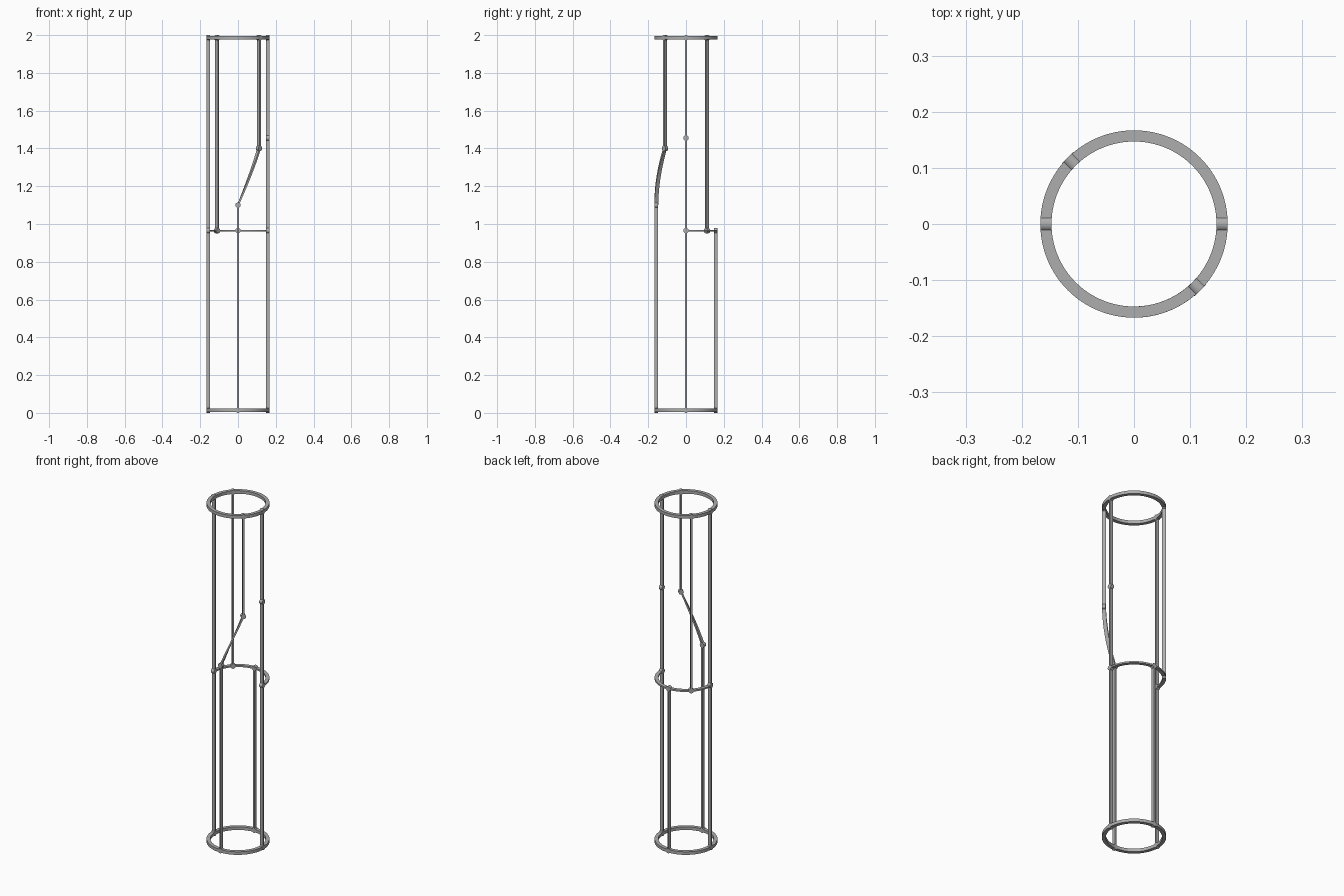
import bpy, bmesh
from math import sin, cos, pi, radians, hypot
from mathutils import Matrix, Vector

cube = bpy.data.objects.get("Cube")
if cube:
    bpy.data.objects.remove(cube)

INNER, OUTER = 0.147, 0.167
MID = (INNER + OUTER) / 2
PIN = 0.014
BOTTOM, WAIST, TOP = PIN, 0.965, 2 - PIN
THIN, THICK = 0.009, 0.018

grey = bpy.data.materials.new("metal_grey")
grey.use_nodes = True
colour = (0.42, 0.42, 0.42, 1)
grey.diffuse_color = colour
grey.node_tree.nodes["Principled BSDF"].inputs["Base Color"].default_value = colour


def finish(name, bm):
    bmesh.ops.recalc_face_normals(bm, faces=bm.faces)
    mesh = bpy.data.meshes.new(name)
    bm.to_mesh(mesh)
    bm.free()
    mesh.materials.append(grey)
    obj = bpy.data.objects.new(name, mesh)
    bpy.context.collection.objects.link(obj)
    bpy.ops.object.select_all(action='DESELECT')
    obj.select_set(True)
    bpy.context.view_layer.objects.active = obj
    bpy.ops.object.shade_smooth_by_angle(angle=radians(30))
    return obj


def strip(name, a0, z0, a1, z1, thickness, steps=1, closed=False):
    """Sweep a rectangular section along the cylinder from one angle and height to another."""
    bm = bmesh.new()
    a0, a1 = radians(a0), radians(a1)
    # Section offset perpendicular to the path within the cylinder surface
    run, rise = (a1 - a0) * MID, z1 - z0
    length = hypot(run, rise)
    da = -rise / length * thickness / 2 / MID
    dz = run / length * thickness / 2
    sections = []
    for i in range(steps if closed else steps + 1):
        t = i / steps
        a, z = a0 + (a1 - a0) * t, z0 + rise * t
        corners = [(INNER, -1), (OUTER, -1), (OUTER, 1), (INNER, 1)]
        sections.append([bm.verts.new((r * cos(a + s * da), r * sin(a + s * da), z + s * dz))
                         for r, s in corners])
    pairs = list(zip(sections, sections[1:]))
    if closed:
        pairs.append((sections[-1], sections[0]))
    else:
        bm.faces.new(sections[0])
        bm.faces.new(sections[-1])
    for p, q in pairs:
        for k in range(4):
            n = (k + 1) % 4
            bm.faces.new((p[k], p[n], q[n], q[k]))
    return finish(name, bm)


def pin(name, angle, z):
    """Short round joint whose axis points outward."""
    a = radians(angle)
    out = Vector((cos(a), sin(a), 0))
    turn = out.to_track_quat('Z', 'Y').to_matrix().to_4x4()
    bm = bmesh.new()
    bmesh.ops.create_cone(bm, cap_ends=True, segments=24, radius1=PIN, radius2=PIN,
                          depth=OUTER - INNER,
                          matrix=Matrix.Translation(out * MID + Vector((0, 0, z))) @ turn)
    return finish(name, bm)


# End rings and the half ring round the back
strip("bottom_ring", 0, BOTTOM, 360, BOTTOM, THICK, 96, True)
strip("top_ring", 0, TOP, 360, TOP, THICK, 96, True)
strip("back_half_ring", 0, WAIST, 180, WAIST, THIN, 48)

# Upright bars: name, angle, heights of the joints along the bar
posts = [
    ("left_post", 0, (BOTTOM, WAIST, 1.455, TOP)),
    ("right_post", 180, (BOTTOM, WAIST, TOP)),
    ("back_lower_post", 90, (BOTTOM, WAIST)),
    ("front_lower_post", -90, (BOTTOM, 1.1)),
    ("back_upper_post", 135, (WAIST, TOP)),
    ("front_upper_post", -45, (1.4, TOP)),
]
for name, angle, heights in posts:
    strip(name, angle, heights[0], angle, heights[-1], THIN)
    for i, z in enumerate(heights):
        pin(f"{name}_joint_{i + 1}", angle, z)

# Spiral bar joining the two front posts
strip("spiral_bar", -90, 1.1, -45, 1.4, THIN, 24)
